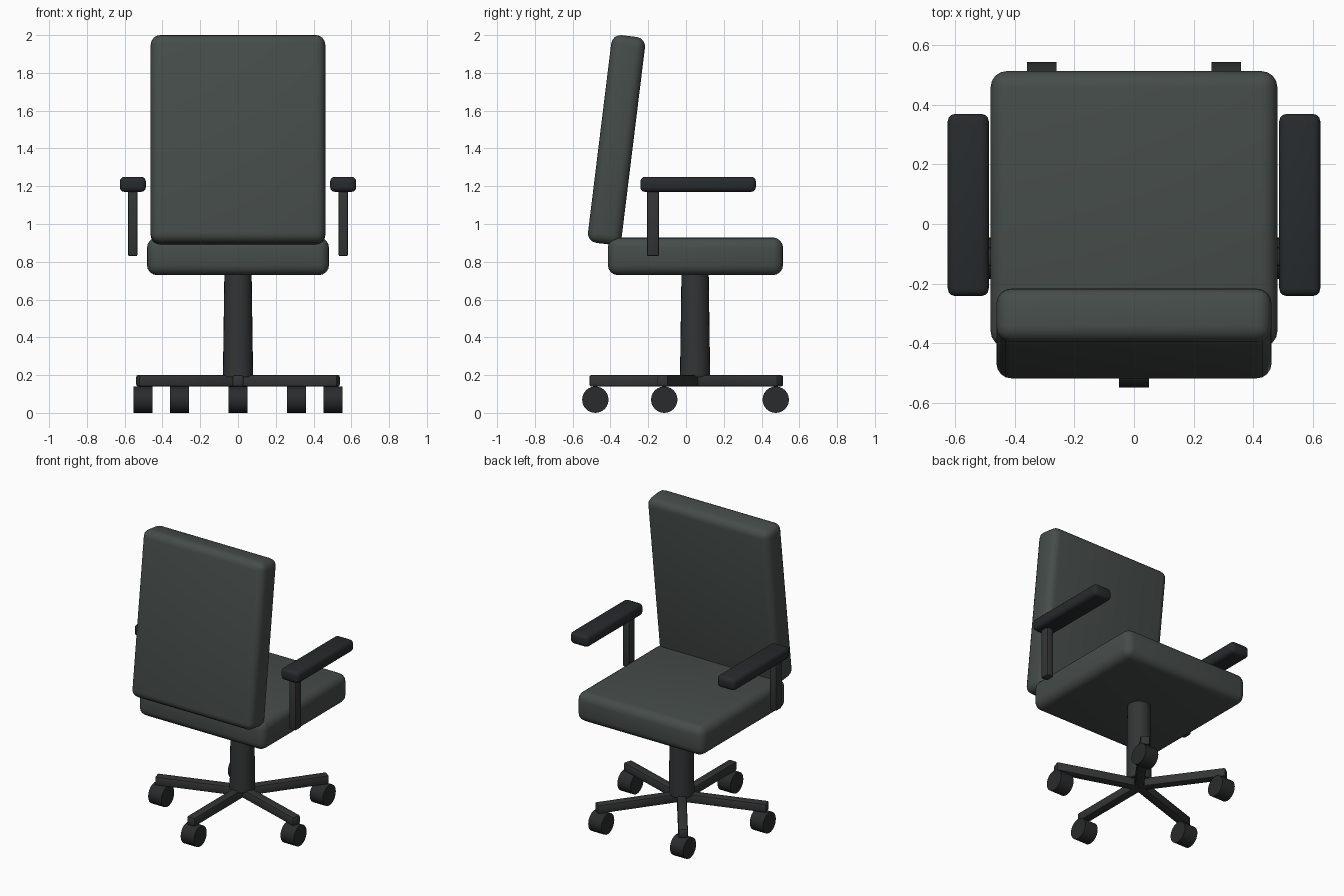
import bpy
from math import radians, cos, sin

if "Cube" in bpy.data.objects:
    bpy.data.objects.remove(bpy.data.objects["Cube"])


def material(name, rgb):
    m = bpy.data.materials.new(name)
    m.diffuse_color = (*rgb, 1)
    m.use_nodes = True
    m.node_tree.nodes["Principled BSDF"].inputs["Base Color"].default_value = m.diffuse_color
    return m


FABRIC = material("fabric", (0.06, 0.073, 0.068))
PAD = material("arm_pad", (0.02, 0.024, 0.026))
METAL = material("dark_metal", (0.033, 0.035, 0.036))
RUBBER = material("rubber", (0.022, 0.024, 0.025))


def finish(ob, name, mat, bevel=0, segments=3):
    ob.name = name
    ob.data.materials.append(mat)
    if bevel:
        mod = ob.modifiers.new("bevel", "BEVEL")
        mod.width = bevel
        mod.segments = segments
        bpy.ops.object.modifier_apply(modifier=mod.name)
    bpy.ops.object.shade_smooth_by_angle(angle=radians(35))
    return ob


def box(name, loc, size, mat, bevel, segments=3, rot=(0, 0, 0)):
    bpy.ops.mesh.primitive_cube_add(size=1, location=loc, rotation=rot)
    ob = bpy.context.object
    ob.scale = size
    bpy.ops.object.transform_apply(location=False, rotation=False, scale=True)
    return finish(ob, name, mat, bevel, segments)


# Cushions
box("seat", (0, 0.05, 0.829), (0.964, 0.928, 0.2), FABRIC, 0.055, 4)
box("backrest", (0, -0.368, 1.445), (0.924, 0.18, 1.108), FABRIC, 0.05, 4,
    (radians(-7), 0, 0))

# Armrests
for side, s in (("left", -1), ("right", 1)):
    box(f"{side}_arm_pad", (s * 0.557, 0.064, 1.21), (0.138, 0.612, 0.08), PAD, 0.025)
    box(f"{side}_arm_post", (s * 0.557, -0.175, 1.005), (0.05, 0.064, 0.35), METAL, 0.008, 2)

# Tapered column
CY = 0.048
bpy.ops.mesh.primitive_cone_add(vertices=24, radius1=0.08, radius2=0.072, depth=0.56,
                                location=(0, CY, 0.47))
finish(bpy.context.object, "column", METAL)

# Five-arm base with casters
for i in range(5):
    a = radians(-90 + 72 * i)
    dx, dy = cos(a), sin(a)
    box(f"base_leg_{i + 1}", (dx * 0.28, CY + dy * 0.28, 0.17), (0.56, 0.06, 0.06),
        METAL, 0.01, 2, (0, 0, a))
    bpy.ops.mesh.primitive_cylinder_add(vertices=24, radius=0.07, depth=0.1,
                                        location=(dx * 0.528, CY + dy * 0.528, 0.07),
                                        rotation=(0, radians(90), 0))
    finish(bpy.context.object, f"caster_{i + 1}", RUBBER)
